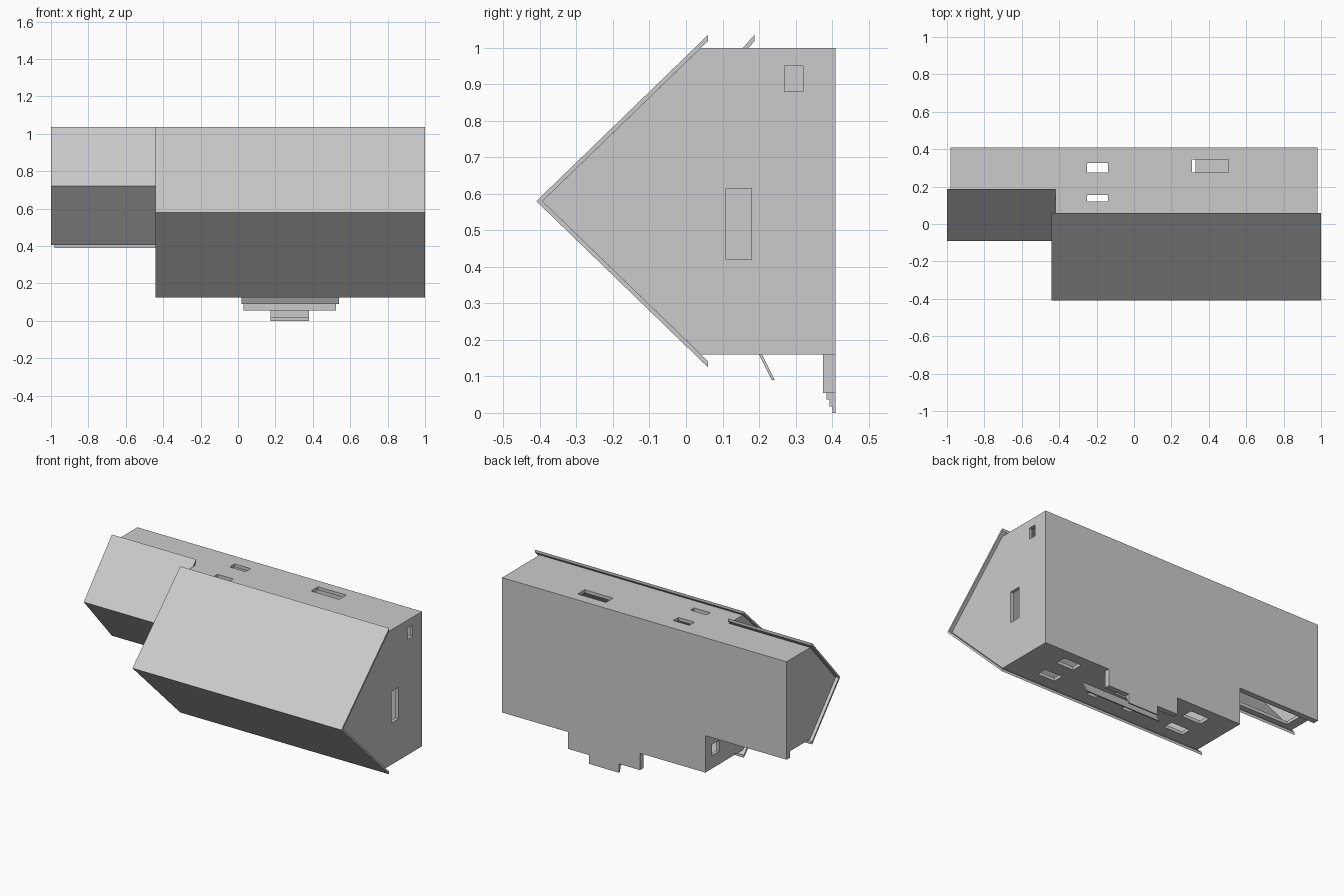
import bpy, bmesh

if "Cube" in bpy.data.objects:
    bpy.data.objects.remove(bpy.data.objects["Cube"])


def prism(name, profile, x0, x1):
    """Extrude a closed (y, z) profile along x."""
    bm = bmesh.new()
    a = [bm.verts.new((x0, y, z)) for y, z in profile]
    b = [bm.verts.new((x1, y, z)) for y, z in profile]
    n = len(profile)
    bm.faces.new(a)
    bm.faces.new(b[::-1])
    for i in range(n):
        j = (i + 1) % n
        bm.faces.new((a[j], a[i], b[i], b[j]))
    bmesh.ops.recalc_face_normals(bm, faces=bm.faces)
    me = bpy.data.meshes.new(name)
    bm.to_mesh(me)
    bm.free()
    ob = bpy.data.objects.new(name, me)
    bpy.context.collection.objects.link(ob)
    return ob


def box(name, x0, x1, y0, y1, z0, z1):
    return prism(name, [(y0, z0), (y1, z0), (y1, z1), (y0, z1)], x0, x1)


def cut(ob, cutter):
    """Subtract the cutter, then delete it."""
    cutter.hide_render = True
    m = ob.modifiers.new("cut", 'BOOLEAN')
    m.operation = 'DIFFERENCE'
    m.solver = 'EXACT'
    m.object = cutter
    bpy.context.view_layer.objects.active = ob
    bpy.ops.object.modifier_apply(modifier=m.name)
    bpy.data.objects.remove(cutter)


def gable(apex, mid, half, eave, base):
    """House section: the roof points to -y, the floor lies at +y."""
    return [(apex, mid), (eave, mid + half), (base, mid + half),
            (base, mid - half), (eave, mid - half)]


def roof(name, apex, inner, mid, half, eave, x0, x1):
    slope = half / (eave - apex)
    h2 = slope * (eave - inner)
    prism(name, [(apex, mid), (eave, mid + half), (eave, mid + h2), (inner, mid),
                 (eave, mid - h2), (eave, mid - half)], x0, x1)


# Hollow main block
main = prism("main_walls", gable(-.393, .58, .42, .041, .41), -.42, .98)
cut(main, prism("cavity", gable(-.365, .58, .40, .048, .39), -.40, .96))

# Hollow side wing
wing = prism("wing_walls", gable(-.075, .715, .285, .176, .41), -.98, -.42)
cut(wing, prism("cavity", gable(-.047, .715, .265, .186, .39), -.96, -.44))

# Main windows and door: x0, x1, y0, y1, z0, z1
low, high = (.13, .20), (.97, 1.03)
openings = [
    (-.25, -.14, .275, .325, *high), (-.25, -.14, .12, .155, *high),
    (.31, .505, .275, .345, *high),
    (.67, .79, .275, .345, *low), (.67, .79, .115, .18, *low),
    (-.25, -.12, .27, .345, *low), (-.25, -.12, .115, .18, *low),
    (.38, .44, .12, .155, *low), (.13, .19, .12, .155, *low),
    (.22, .33, .225, .375, *low),
    (.94, 1.02, .11, .18, .42, .615), (.94, 1.02, .27, .32, .88, .95),
    (-.45, -.38, .275, .345, .24, .31),
]
for o in openings:
    cut(main, box("opening", *o))
# Wide opening in the wing front
cut(wing, box("opening", -.92, -.48, .215, .37, .40, .47))

# Roofs
roof("main_roof", -.41, -.393, .58, .455, .06, -.44, 1.0)
roof("wing_roof", -.09, -.075, .72, .315, .187, -1.0, -.42)

# Wing deck, porch, canopy and steps
box("wing_deck", -.98, -.42, .375, .41, .39, .43)
box("porch_deck", .03, .525, .375, .41, .055, .16)
prism("porch_canopy", [(.20, .16), (.208, .16), (.243, .09), (.235, .09)], .02, .54)
for i, (y, z) in enumerate([(.385, .037), (.393, .018), (.402, 0)]):
    box(f"step_{i + 1}", .175, .38, y, .41, z, [.055, .037, .018][i])
